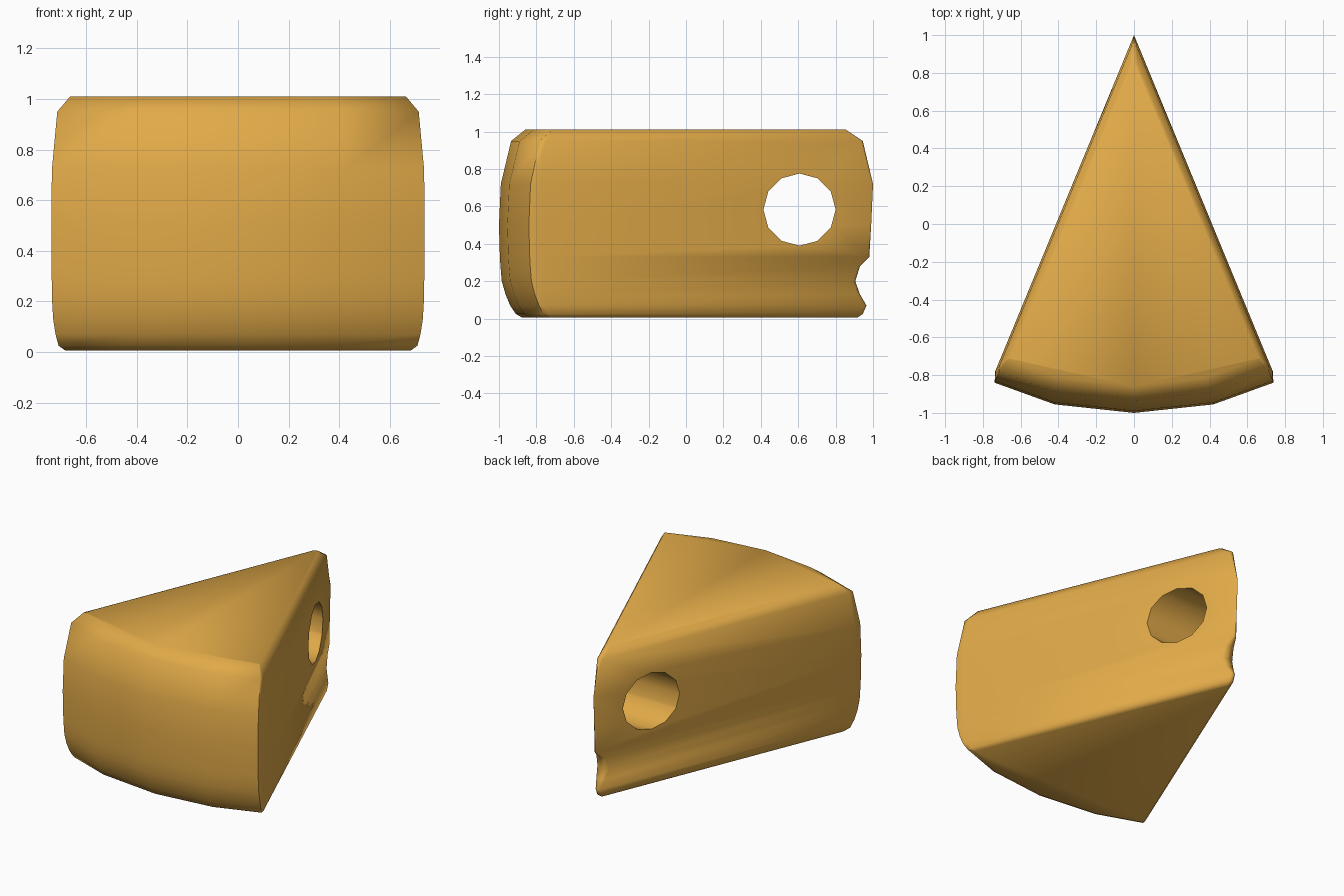
import bpy, bmesh, math

if "Cube" in bpy.data.objects:
    bpy.data.objects.remove(bpy.data.objects["Cube"])

cheese = bpy.data.materials.new("amber_cheese")
cheese.diffuse_color = (0.75, 0.40, 0.065, 1)
cheese.use_nodes = True
cheese.node_tree.nodes["Principled BSDF"].inputs["Base Color"].default_value = cheese.diffuse_color


def side_x(y, inset):
    """Half width of the wedge at depth y."""
    return max(0.004, 0.735 * (1 - y) / 1.78 - inset)


def outline(z, front, inset, tip):
    """Plan of the wedge at one height: curved rind in front, tip at the back."""
    yc, yb = -0.84 + front * 0.9, -0.78 + front * 0.5
    right = [(0.42 - inset, -0.955 + front),
             (side_x(yb, inset) + 0.003, yc),
             (side_x(yb, inset), yb),
             (side_x(tip - 0.01, inset), tip - 0.01)]
    pts = [(0, -1 + front)] + right + [(0, tip)] + [(-x, y) for x, y in reversed(right)]
    return [(x, y, z) for x, y in pts]


# height, rind inset, side inset, tip position (with a bite near the bottom)
layers = [(0.005, 0.125, 0.030, 0.915), (0.025, 0.090, 0.010, 0.945),
          (0.07, 0.060, 0.004, 0.965), (0.13, 0.035, 0, 0.930),
          (0.20, 0.015, 0, 0.905), (0.28, 0.008, 0, 0.930),
          (0.33, 0.005, 0, 0.980), (0.50, 0, 0, 0.990),
          (0.72, 0.010, 0, 1.0), (0.95, 0.065, 0.010, 0.945),
          (1.01, 0.140, 0.045, 0.855)]

# wedge body: stacked outlines joined into a closed shell
bm = bmesh.new()
rings = [[bm.verts.new(p) for p in outline(*l)] for l in layers]
n = len(rings[0])
for low, high in zip(rings, rings[1:]):
    for i in range(n):
        j = (i + 1) % n
        bm.faces.new((low[i], low[j], high[j], high[i]))
bm.faces.new(list(reversed(rings[0])))
bm.faces.new(rings[-1])
bmesh.ops.recalc_face_normals(bm, faces=bm.faces)
mesh = bpy.data.meshes.new("cheese_wedge")
bm.to_mesh(mesh)
bm.free()
wedge = bpy.data.objects.new("cheese_wedge", mesh)
bpy.context.collection.objects.link(wedge)
mesh.materials.append(cheese)

# round hole through both sides near the tip
bpy.ops.mesh.primitive_cylinder_add(vertices=12, radius=0.193, depth=2,
                                    location=(0, 0.607, 0.583),
                                    rotation=(0, math.pi / 2, 0))
cutter = bpy.context.object
cutter.name = "hole_cutter"
cutter.data.materials.append(cheese)
cut = wedge.modifiers.new("hole", 'BOOLEAN')
cut.operation = 'DIFFERENCE'
cut.solver = 'EXACT'
cut.object = cutter
bpy.ops.object.select_all(action='DESELECT')
wedge.select_set(True)
bpy.context.view_layer.objects.active = wedge
bpy.ops.object.modifier_apply(modifier=cut.name)
bpy.data.objects.remove(cutter, do_unlink=True)

# soft edges, with a crisp hole rim
bpy.ops.object.shade_smooth_by_angle(angle=math.radians(58))
